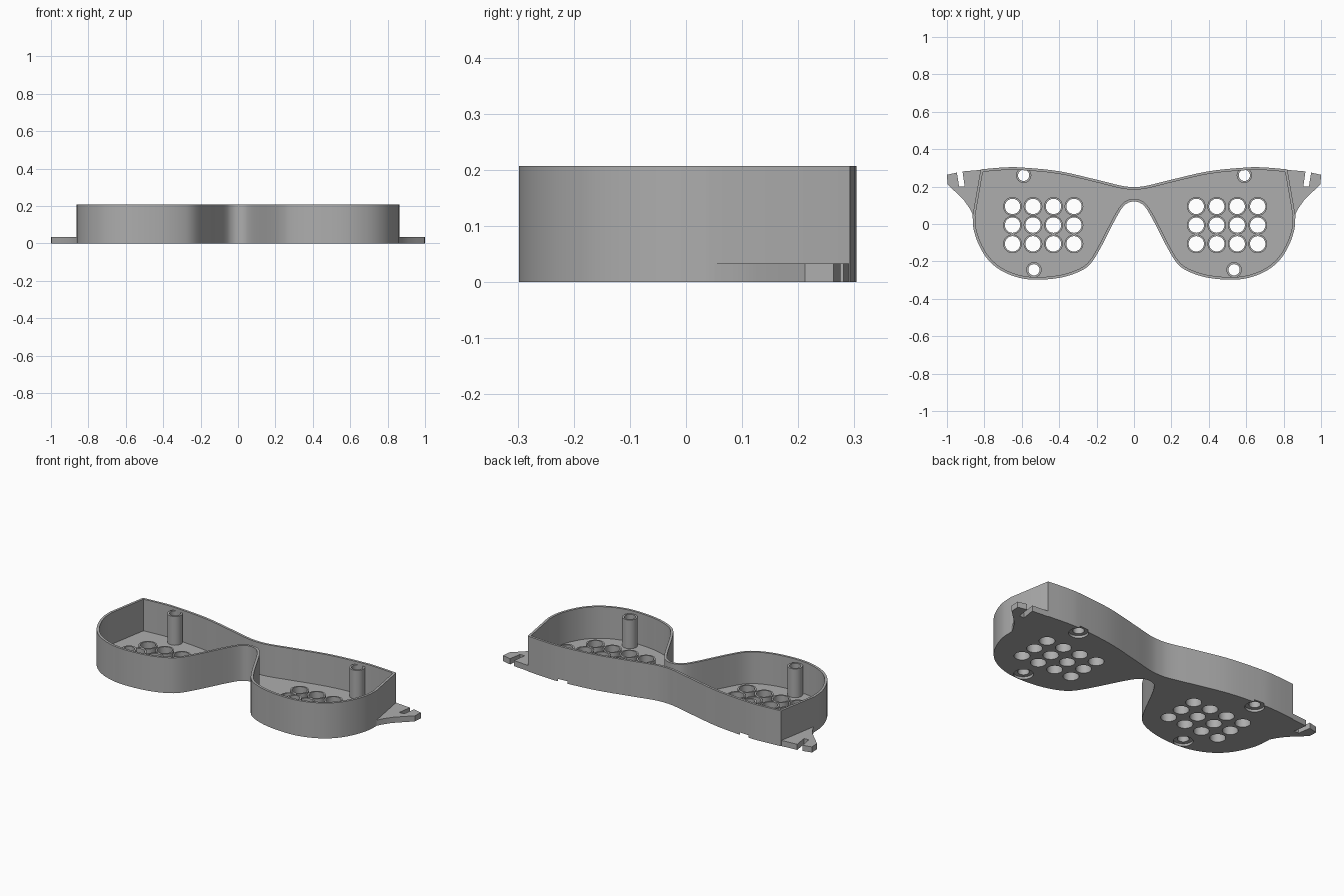
import bpy, bmesh
from math import cos, sin, pi
from mathutils import Vector

cube = bpy.data.objects.get("Cube")
if cube:
    bpy.data.objects.remove(cube, do_unlink=True)

GREY = (0.42, 0.42, 0.42, 1)
mat = bpy.data.materials.new("plain grey")
mat.use_nodes = True
mat.diffuse_color = GREY
mat.node_tree.nodes["Principled BSDF"].inputs["Base Color"].default_value = GREY

WALL_TOP, FLOOR, TAB, WALL = 0.207, 0.022, 0.033, 0.014


def spline(pts, steps=6):
    """Smooth open curve through the points, both ends included."""
    p = [Vector(q) for q in pts]
    p = [2 * p[0] - p[1]] + p + [2 * p[-1] - p[-2]]
    out = []
    for a, b, c, d in zip(p, p[1:], p[2:], p[3:]):
        for i in range(steps):
            t = i / steps
            out.append(0.5 * (2 * b + (c - a) * t + (2 * a - 5 * b + 4 * c - d) * t * t
                              + (3 * b - a - 3 * c + d) * t ** 3))
    return out + [p[-2]]


def inset(loop, dist):
    """Offset a clockwise outline inwards with mitred corners."""
    out = []
    for i, p in enumerate(loop):
        a = (p - loop[i - 1]).normalized()
        b = (loop[(i + 1) % len(loop)] - p).normalized()
        n1, n2 = Vector((a.y, -a.x)), Vector((b.y, -b.x))
        out.append(p + (n1 + n2) * dist / (1 + n1.dot(n2)))
    return out


def prism(bm, loop, z0, z1):
    face = bm.faces.new([bm.verts.new((p[0], p[1], z0)) for p in loop])
    top = bmesh.ops.extrude_face_region(bm, geom=[face])["geom"]
    bmesh.ops.translate(bm, vec=(0, 0, z1 - z0),
                        verts=[v for v in top if isinstance(v, bmesh.types.BMVert)])


def circle(x, y, r, n=32):
    return [(x + r * cos(2 * pi * i / n), y + r * sin(2 * pi * i / n)) for i in range(n)]


def tube(bm, x, y, outer, inner, z0, z1):
    """Hollow round sleeve, closed at both rims."""
    rings = [[bm.verts.new((px, py, z)) for px, py in circle(x, y, r)]
             for r, z in ((outer, z0), (outer, z1), (inner, z1), (inner, z0))]
    for k in range(4):
        a, b = rings[k], rings[(k + 1) % 4]
        for i in range(len(a)):
            j = (i + 1) % len(a)
            bm.faces.new((a[i], a[j], b[j], b[i]))


def make(name, bm):
    bmesh.ops.recalc_face_normals(bm, faces=bm.faces)
    mesh = bpy.data.meshes.new(name)
    bm.to_mesh(mesh)
    bm.free()
    mesh.materials.append(mat)
    obj = bpy.data.objects.new(name, mesh)
    bpy.context.collection.objects.link(obj)
    return obj


def cut(target, cutter):
    mod = target.modifiers.new("cut", "BOOLEAN")
    mod.operation, mod.solver, mod.object = "DIFFERENCE", "EXACT", cutter
    bpy.context.view_layer.objects.active = target
    bpy.ops.object.modifier_apply(modifier=mod.name)
    bpy.data.objects.remove(cutter, do_unlink=True)


def mirrored(pts):
    return [(-x, y) for x, y in reversed(pts)]


# Spectacle-shaped outline: brow curve, straight temple sides, lens and nose curve
brow = [(0.07, 0.205), (0.2, 0.237), (0.4, 0.282), (0.6, 0.302), (0.7, 0.302), (0.82, 0.292)]
lens = [(0.863, 0.045), (0.857, -0.03), (0.83, -0.11), (0.785, -0.185), (0.72, -0.243),
        (0.63, -0.283), (0.53, -0.298), (0.4, -0.288), (0.3, -0.258), (0.235, -0.215),
        (0.18, -0.13), (0.1, 0.025), (0.06, 0.09), (0.03, 0.114)]
outline = (spline(mirrored(brow) + [(0, 0.198)] + brow)
           + spline(lens + [(0, 0.12)] + mirrored(lens)))

# Open tray
bm = bmesh.new()
prism(bm, outline, 0, WALL_TOP)
tray = make("tray", bm)
bm = bmesh.new()
prism(bm, inset(outline, WALL), FLOOR, WALL_TOP + 0.1)
cut(tray, make("cavity_cutter", bm))

# Positions of the light holes and screw posts
lights = [(0.006 + s * (0.327 + 0.1095 * i), y)
          for s in (-1, 1) for i in range(4) for y in (0.094, -0.006, -0.106)]
posts = [(s * x, y) for s in (-1, 1) for x, y in ((0.59, 0.26), (0.535, -0.245))]

# Through holes, then screw-head recesses under the floor
bm = bmesh.new()
for x, y in lights:
    prism(bm, circle(x, y, 0.041), -0.1, 0.1)
for x, y in posts:
    prism(bm, circle(x, y, 0.03), -0.1, 0.1)
cut(tray, make("hole_cutter", bm))
bm = bmesh.new()
for x, y in posts:
    prism(bm, circle(x, y, 0.051), -0.1, 0.014)
cut(tray, make("recess_cutter", bm))

# Raised sleeves around the light holes
bm = bmesh.new()
for x, y in lights:
    tube(bm, x, y, 0.05, 0.041, FLOOR - 0.004, 0.052)
sleeves = make("light_sleeves", bm)

# Hollow screw posts
bm = bmesh.new()
for x, y in posts:
    tube(bm, x, y, 0.041, 0.03, FLOOR - 0.004, 0.19)
screw_posts = make("screw_posts", bm)

# Slotted strap tabs at the temples
tab = [(0.813, 0.29), (0.917, 0.281), (0.905, 0.2), (0.935, 0.2), (0.947, 0.275),
       (1, 0.263), (0.997, 0.212), (0.955, 0.172), (0.91, 0.128), (0.88, 0.085), (0.856, 0.04)]
bm = bmesh.new()
prism(bm, tab, 0, TAB)
prism(bm, mirrored(tab), 0, TAB)
tabs = make("strap_tabs", bm)

# Smooth curves, crisp edges
bpy.ops.object.select_all(action="DESELECT")
for obj in (tray, sleeves, screw_posts, tabs):
    obj.select_set(True)
bpy.context.view_layer.objects.active = tray
bpy.ops.object.shade_smooth_by_angle()
